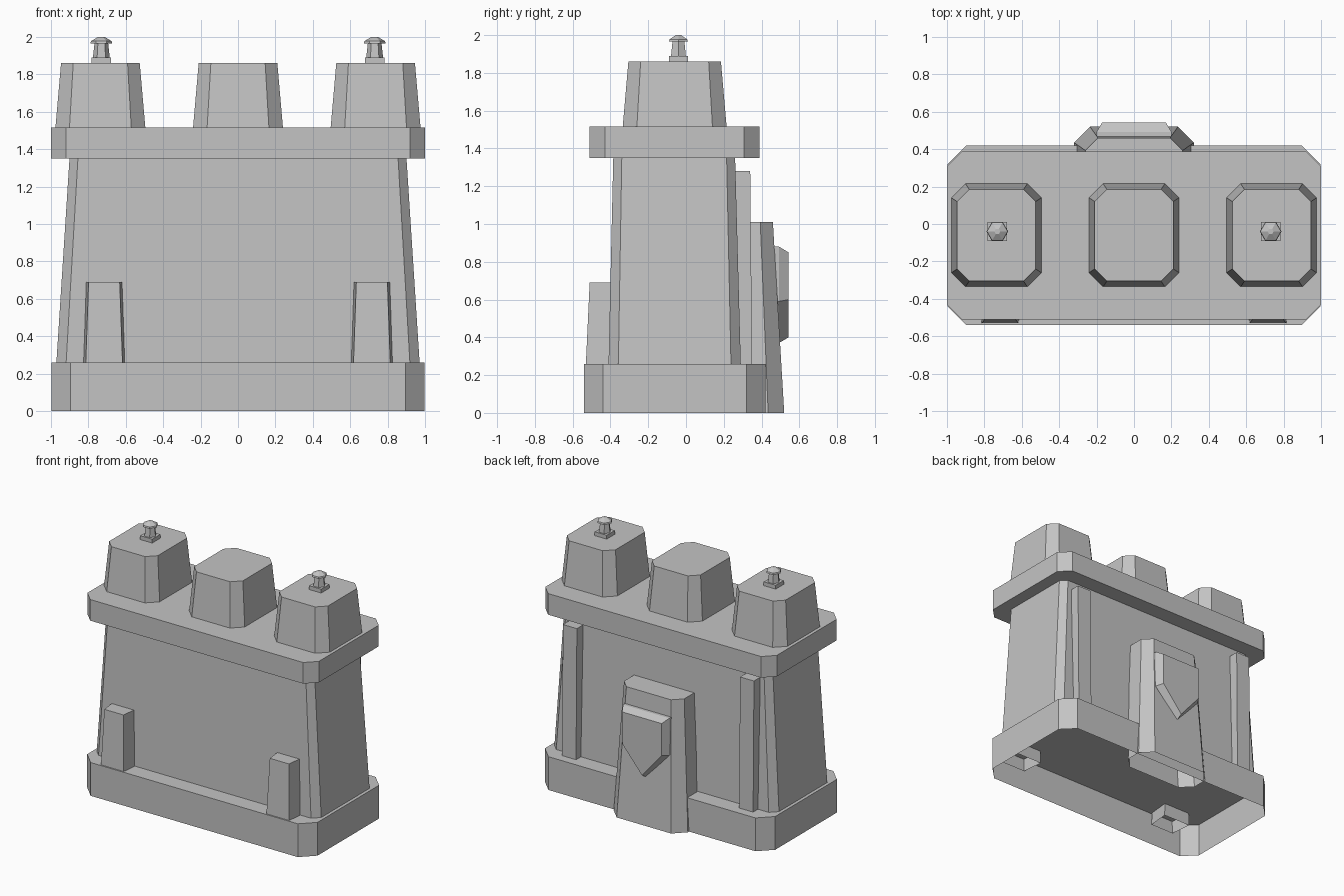
import bpy, bmesh, math

cube = bpy.data.objects.get("Cube")
if cube:
    bpy.data.objects.remove(cube, do_unlink=True)

# Single stone colour
STONE = (0.55, 0.55, 0.55, 1.0)
stone = bpy.data.materials.new("stone_grey")
stone.use_nodes = True
stone.diffuse_color = STONE
stone.node_tree.nodes["Principled BSDF"].inputs["Base Color"].default_value = STONE


def loft(name, rings, open_start=False):
    """Flat-faced solid skinned through rings of equal point count."""
    bm = bmesh.new()
    loops = [[bm.verts.new(p) for p in ring] for ring in rings]
    n = len(loops[0])
    for a, b in zip(loops, loops[1:]):
        for i in range(n):
            j = (i + 1) % n
            bm.faces.new((a[i], a[j], b[j], b[i]))
    if not open_start:
        bm.faces.new(loops[0][::-1])
    bm.faces.new(loops[-1])
    if not open_start:
        bmesh.ops.recalc_face_normals(bm, faces=bm.faces[:])
    mesh = bpy.data.meshes.new(name)
    bm.to_mesh(mesh)
    bm.free()
    mesh.materials.append(stone)
    obj = bpy.data.objects.new(name, mesh)
    bpy.context.collection.objects.link(obj)
    return obj


def chamfered(cx, hx, y0, y1, cut, z):
    """Counter-clockwise rectangle with cut corners at height z."""
    pts = [(hx, y0 + cut), (hx, y1 - cut), (hx - cut, y1), (cut - hx, y1),
           (-hx, y1 - cut), (-hx, y0 + cut), (cut - hx, y0), (hx - cut, y0)]
    return [(cx + x, y, z) for x, y in pts]


def trapezoid(cx, back, front, y_back, y_front, z):
    """Four-sided plan with its own half width at the back and the front."""
    pts = [(cx - back, y_back, z), (cx - front, y_front, z),
           (cx + front, y_front, z), (cx + back, y_back, z)]
    return pts if y_front < y_back else pts[::-1]


def hexagon(cx, cy, r, z):
    return [(cx + r * math.cos(i * math.pi / 3), cy + r * math.sin(i * math.pi / 3), z)
            for i in range(6)]


# Hollow plinth, tapered wall and overhanging cornice
loft("plinth", [chamfered(0, 0.995, -0.54, 0.42, 0.1, 0),
                chamfered(0, 0.995, -0.54, 0.42, 0.1, 0.26)], open_start=True)
loft("wall", [chamfered(0, 0.97, -0.41, 0.29, 0.052, 0.26),
              chamfered(0, 0.9, -0.385, 0.26, 0.045, 1.35)], open_start=True)
loft("cornice", [chamfered(0, 1, -0.51, 0.388, 0.08, 1.35),
                 chamfered(0, 1, -0.51, 0.388, 0.08, 1.515)])

# Three merlons on the cornice
for label, x in (("right", -0.735), ("middle", 0), ("left", 0.735)):
    loft(label + "_merlon", [chamfered(x, 0.24, -0.335, 0.215, 0.075, 1.515),
                             chamfered(x, 0.21, -0.305, 0.185, 0.065, 1.86)])

for label, s in (("right", -1), ("left", 1)):
    # Finial: square foot, six-sided post and pointed cap
    x, y = 0.73 * s, -0.04
    loft(label + "_finial_foot", [trapezoid(x, 0.052, 0.052, y + 0.05, y - 0.05, z)
                                  for z in (1.86, 1.89)])
    loft(label + "_finial_post", [hexagon(x, y, 0.045, 1.89), hexagon(x, y, 0.036, 1.97)])
    loft(label + "_finial_cap", [hexagon(x, y, 0.058, 1.965), hexagon(x, y, 0.055, 1.977),
                                 hexagon(x, y, 0.016, 2.0)])
    # Low front buttress, running down inside the hollow plinth
    loft(label + "_front_buttress", [
        trapezoid(0.715 * s, 0.117, 0.1, -0.36, -0.53, 0.16),
        trapezoid(0.715 * s, 0.115, 0.098, -0.36, -0.53, 0.26),
        trapezoid(0.715 * s, 0.1, 0.083, -0.36, -0.51, 0.69)], open_start=True)
    # Tall thin pilaster on the back wall
    loft(label + "_back_pilaster", [trapezoid(0.765 * s, 0.06, 0.06, 0.24, 0.35, 0.26),
                                    trapezoid(0.765 * s, 0.06, 0.06, 0.24, 0.34, 1.28)])

# Central back buttress, open underneath
loft("back_buttress", [chamfered(0, 0.32, 0.23, 0.52, 0.085, 0),
                       chamfered(0, 0.26, 0.19, 0.46, 0.067, 1.01)], open_start=True)


# Bevelled shield plaque on the back buttress
def shield(hw, top, mid, tip, y):
    return [(-hw, y, top), (hw, y, top), (hw, y, mid), (0, y, tip), (-hw, y, mid)]


loft("shield_plaque", [shield(0.2, 0.88, 0.59, 0.37, 0.46),
                       shield(0.2, 0.88, 0.59, 0.37, 0.492),
                       shield(0.17, 0.85, 0.6, 0.4, 0.543)])
